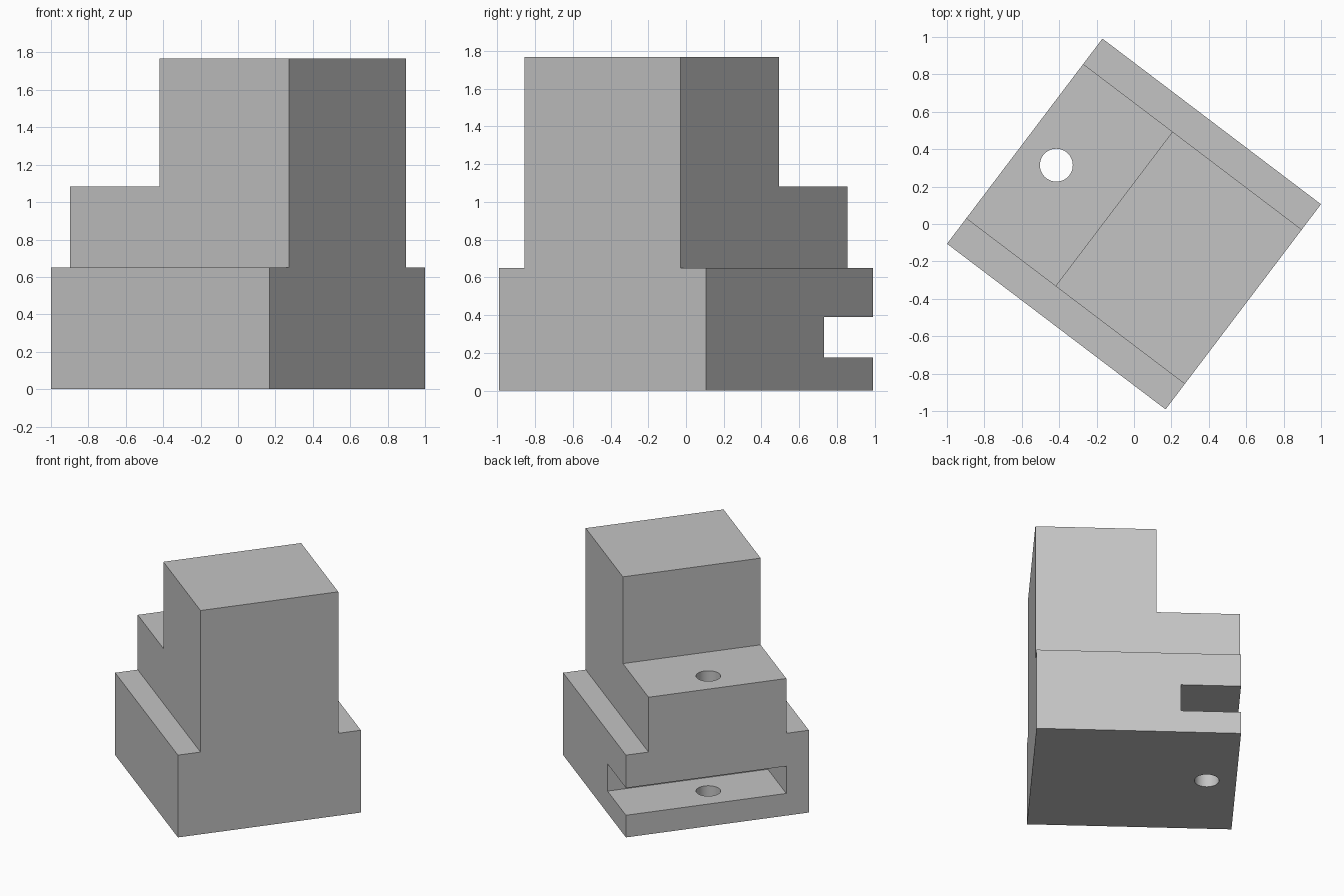
import bpy
import bmesh
from math import radians
from mathutils import Matrix

if "Cube" in bpy.data.objects:
    bpy.data.objects.remove(bpy.data.objects["Cube"], do_unlink=True)

HX, HY = 0.733, 0.688        # half length and half width of the base
SHOULDER = 0.518             # half width above the base
BASE_Z, STEP_Z, TOP_Z = 0.65, 1.083, 1.768

grey = bpy.data.materials.new("light grey")
grey.use_nodes = True
colour = (0.55, 0.55, 0.55, 1)
grey.diffuse_color = colour
grey.node_tree.nodes["Principled BSDF"].inputs["Base Color"].default_value = colour


def add_object(name, bm):
    bmesh.ops.recalc_face_normals(bm, faces=bm.faces)
    mesh = bpy.data.meshes.new(name)
    bm.to_mesh(mesh)
    bm.free()
    mesh.materials.append(grey)
    obj = bpy.data.objects.new(name, mesh)
    bpy.context.scene.collection.objects.link(obj)
    return obj


def box(name, low, high):
    bm = bmesh.new()
    size = [h - l for l, h in zip(low, high)]
    mid = [(l + h) / 2 for l, h in zip(low, high)]
    bmesh.ops.create_cube(bm, size=1, matrix=Matrix.Translation(mid) @ Matrix.Diagonal((*size, 1)))
    return add_object(name, bm)


def cylinder(name, x, y, radius, height):
    bm = bmesh.new()
    bmesh.ops.create_cone(bm, cap_ends=True, segments=48, radius1=radius, radius2=radius,
                          depth=height, matrix=Matrix.Translation((x, y, height / 2 - 0.1)))
    return add_object(name, bm)


# Stepped body: shouldered outline extruded along its length
half = [(HY, 0), (HY, BASE_Z), (SHOULDER, BASE_Z), (SHOULDER, TOP_Z)]
outline = half + [(-y, z) for y, z in reversed(half)]
bm = bmesh.new()
face = bm.faces.new([bm.verts.new((-HX, y, z)) for y, z in outline])
ends = bmesh.ops.extrude_face_region(bm, geom=[face], use_keep_orig=True)["geom"]
bmesh.ops.translate(bm, vec=(2 * HX, 0, 0),
                    verts=[v for v in ends if isinstance(v, bmesh.types.BMVert)])
body = add_object("stepped_block", bm)

# Cutters: low step, side slot open at one end, vertical bolt hole
cutters = [
    box("step_cutter", (-1, -1, STEP_Z), (-0.134, 1, 2)),
    box("slot_cutter", (-1, -SHOULDER, 0.175), (-0.303, 1, 0.39)),
    cylinder("hole_cutter", -0.521, 0, 0.088, 1.5),
]
bpy.context.view_layer.objects.active = body
body.select_set(True)
for cutter in cutters:
    cutter.hide_render = True
    cut = body.modifiers.new(cutter.name, 'BOOLEAN')
    cut.operation = 'DIFFERENCE'
    cut.solver = 'EXACT'
    cut.object = cutter
    bpy.ops.object.modifier_apply(modifier=cut.name)
    bpy.data.objects.remove(cutter, do_unlink=True)

# Smooth hole wall, sharp block edges, turned footprint
bpy.ops.object.shade_smooth_by_angle(angle=radians(30))
body.rotation_euler.z = radians(-37.15)
